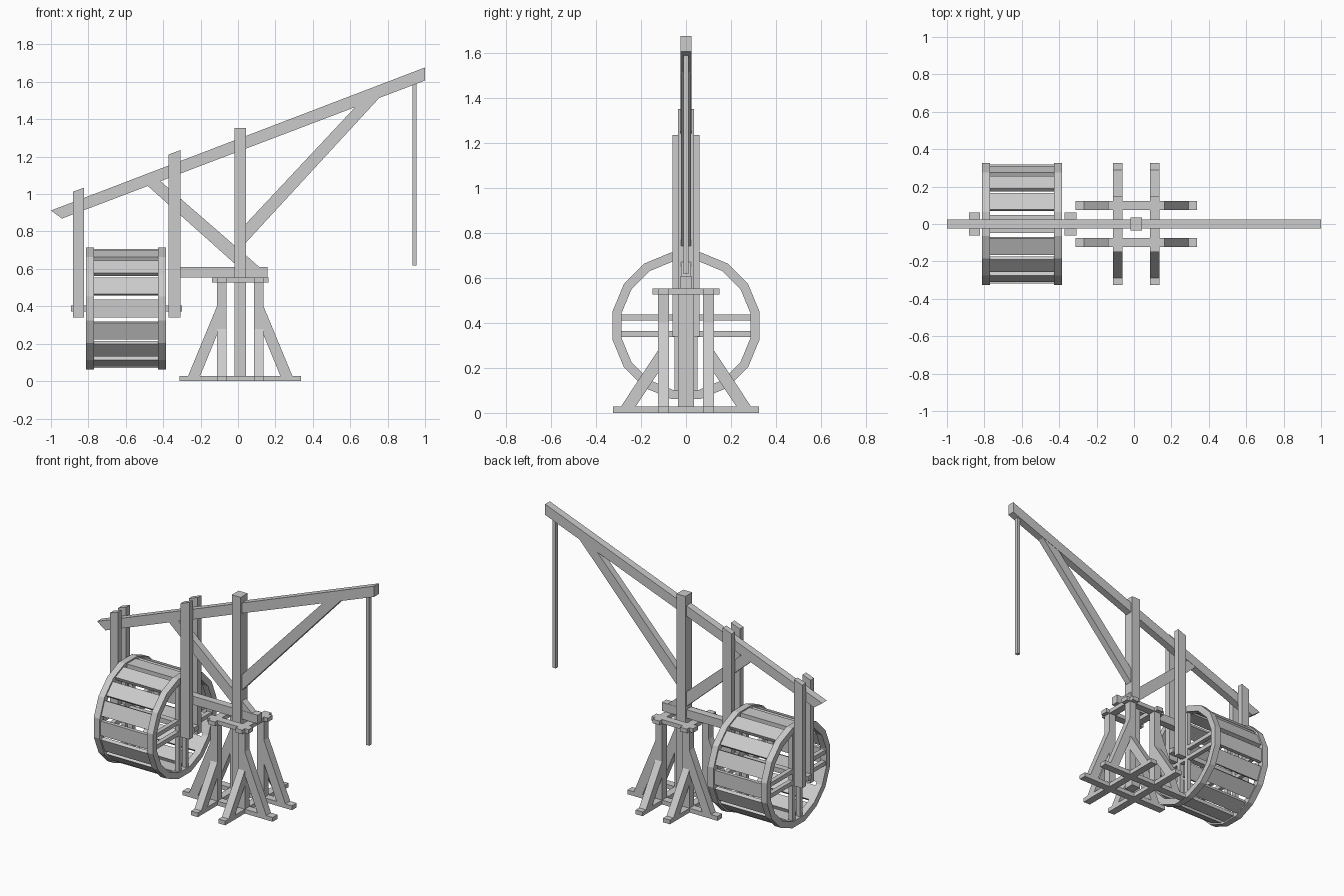
import bpy, bmesh, math
from mathutils import Vector

if "Cube" in bpy.data.objects:
    bpy.data.objects.remove(bpy.data.objects["Cube"])

CX = 0.012            # axis of mast and base
WZ, WR = 0.388, 0.326  # treadwheel centre height and flat radius


def finish(name, bm):
    bmesh.ops.recalc_face_normals(bm, faces=bm.faces)
    me = bpy.data.meshes.new(name)
    bm.to_mesh(me)
    bm.free()
    ob = bpy.data.objects.new(name, me)
    bpy.context.collection.objects.link(ob)
    return ob


def prism(name, pts, axis, a, b):
    """Extrude a profile: axis 'y' takes (x, z) points, axis 'x' takes (y, z)."""
    bm = bmesh.new()
    at = (lambda p, t: (p[0], t, p[1])) if axis == 'y' else (lambda p, t: (t, p[0], p[1]))
    lo = [bm.verts.new(at(p, a)) for p in pts]
    hi = [bm.verts.new(at(p, b)) for p in pts]
    bm.faces.new(lo)
    bm.faces.new(hi[::-1])
    n = len(pts)
    for i in range(n):
        j = (i + 1) % n
        bm.faces.new((lo[i], lo[j], hi[j], hi[i]))
    return finish(name, bm)


def box(name, x0, x1, y0, y1, z0, z1):
    return prism(name, [(x0, z0), (x1, z0), (x1, z1), (x0, z1)], 'y', y0, y1)


# Base: crossed sills, crossed top plates, four posts with braces
B, H = 0.099, 0.0245
for s in (-1, 1):
    for part, L, z0, z1 in (("sill", 0.325, 0, 0.028), ("top_plate", 0.15, 0.527, 0.554)):
        box(part + "_long", CX - L, CX + L, s * B - H, s * B + H, z0, z1)
        box(part + "_cross", CX + s * B - H, CX + s * B + H, -L, L, z0, z1)
    for t in (-1, 1):
        x, y = CX + s * B, t * B
        box("base_post", x - H, x + H, y - H, y + H, 0.02, 0.53)
        prof = [(0.279, 0.027), (0.123, 0.404), (0.123, 0.25), (0.215, 0.027)]
        prism("base_brace_side", [(CX + s * u, z) for u, z in prof], 'y', y - H, y + H)
        prof = [(0.29, 0.027), (0.123, 0.28), (0.123, 0.18), (0.225, 0.027)]
        prism("base_brace_front", [(t * u, z) for u, z in prof], 'x', x - H, x + H)

# Mast, boom, braces and arm
box("mast", CX - 0.032, CX + 0.032, -0.035, 0.035, 0, 1.352)
prism("boom", [(-1, 0.912), (-0.941, 0.869), (1, 1.607), (1, 1.677)], 'y', -0.024, 0.024)
prism("front_brace", [(0.03, 0.828), (0.636, 1.475), (0.759, 1.518), (0.03, 0.727)],
      'y', -0.022, 0.022)
prism("rear_brace", [(-0.433, 1.085), (0.128, 0.598), (0.016, 0.598), (-0.492, 1.052)],
      'y', -0.022, 0.022)
box("arm", -0.34, 0.158, -0.024, 0.024, 0.554, 0.609)
box("rope", 0.933, 0.955, -0.011, 0.011, 0.618, 1.6)

# Hanger pairs clasping the boom
for x0, x1, za, zb in ((-0.372, -0.308, 1.211, 1.235), (-0.882, -0.824, 1.013, 1.034)):
    for s in (-1, 1):
        prism("hanger", [(x0, 0.34), (x1, 0.34), (x1, zb), (x0, za)],
              'y', s * 0.024, s * 0.061)

# Treadwheel axle
box("axle", -0.893, -0.3, -0.02, 0.02, 0.372, 0.404)

# Rims: 16-sided rings with clasp spokes
N = 16


def ring_pt(x, r, i):
    a = (i + 0.5) * 2 * math.pi / N
    r /= math.cos(math.pi / N)
    return Vector((x, r * math.cos(a), WZ + r * math.sin(a)))


for x0, x1 in ((-0.813, -0.770), (-0.428, -0.385)):
    bm = bmesh.new()
    prof = [(x0, WR), (x1, WR), (x1, 0.286), (x0, 0.286)]
    rings = [[bm.verts.new(ring_pt(x, r, i)) for x, r in prof] for i in range(N)]
    for i in range(N):
        p, q = rings[i], rings[(i + 1) % N]
        for k in range(4):
            m = (k + 1) % 4
            bm.faces.new((p[k], p[m], q[m], q[k]))
    finish("wheel_rim", bm)
    xa, xb = x0 + 0.007, x1 - 0.007
    for s in (-1, 1):
        c = s * 0.037
        box("spoke_level", xa, xb, -0.29, 0.29, WZ + c - 0.0135, WZ + c + 0.0135)
        box("spoke_upright", xa, xb, c - 0.0135, c + 0.0135, WZ - 0.29, WZ + 0.29)

# Tread boards around the wheel
for i in range(N):
    a = i * 2 * math.pi / N
    c, s = math.cos(a), math.sin(a)
    prof = [(0.293, -0.047), (0.317, -0.047), (0.317, 0.047), (0.293, 0.047)]
    prism("tread_board", [(r * c - t * s, WZ + r * s + t * c) for r, t in prof],
          'x', -0.78, -0.418)
